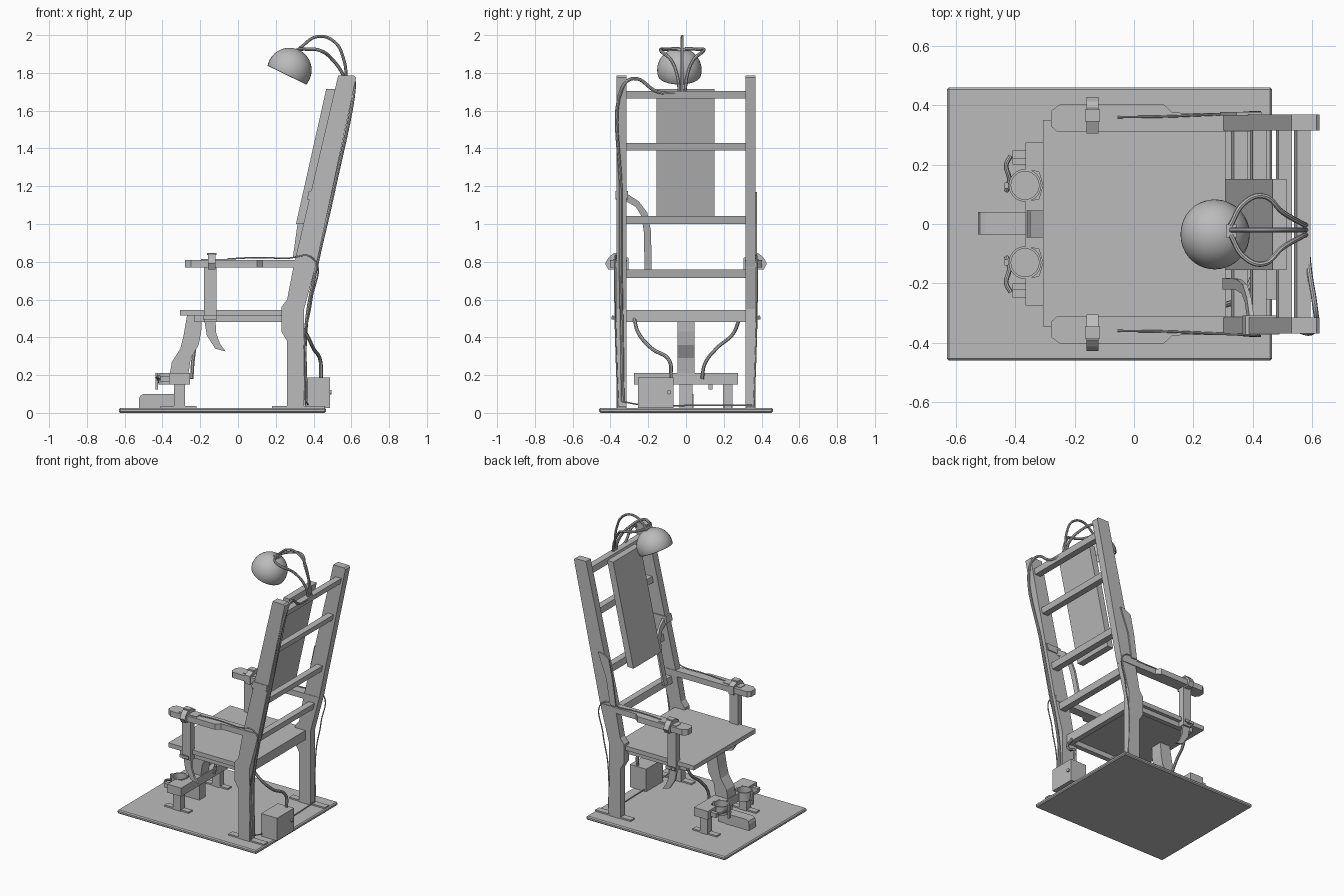
import bpy, bmesh, math
from mathutils import Vector, Matrix

cube = bpy.data.objects.get("Cube")
if cube:
    bpy.data.objects.remove(cube, do_unlink=True)

grey = bpy.data.materials.new("plain grey")
grey.use_nodes = True
grey.diffuse_color = (0.5, 0.5, 0.5, 1)
grey.node_tree.nodes["Principled BSDF"].inputs["Base Color"].default_value = (0.5, 0.5, 0.5, 1)

LEAN = 0.224          # backward lean of the back, x per z
SIDES = (("left", 1), ("right", -1))


def finish(name, mesh, smooth=False):
    ob = bpy.data.objects.new(name, mesh)
    bpy.context.collection.objects.link(ob)
    mesh.materials.clear()
    mesh.materials.append(grey)
    if smooth:
        bpy.ops.object.select_all(action='DESELECT')
        ob.select_set(True)
        bpy.context.view_layer.objects.active = ob
        bpy.ops.object.shade_smooth_by_angle(angle=math.radians(40))
    return ob


def from_bm(name, bm, smooth=False):
    bmesh.ops.recalc_face_normals(bm, faces=bm.faces)
    mesh = bpy.data.meshes.new(name)
    bm.to_mesh(mesh)
    bm.free()
    return finish(name, mesh, smooth)


def prism(name, profile, a, b, axis="y", lean=0.0, bevel=0.0):
    """Extrude an outline from a to b along an axis, then lean it about its middle height."""
    bm = bmesh.new()
    place = {"x": lambda p, t: (t, p[0], p[1]),
             "y": lambda p, t: (p[0], t, p[1]),
             "z": lambda p, t: (p[0], p[1], t)}[axis]
    lower = [bm.verts.new(place(p, a)) for p in profile]
    upper = [bm.verts.new(place(p, b)) for p in profile]
    bm.faces.new(lower)
    bm.faces.new(upper)
    for i in range(len(profile)):
        j = (i + 1) % len(profile)
        bm.faces.new((lower[i], lower[j], upper[j], upper[i]))
    heights = [v.co.z for v in bm.verts]
    middle = (min(heights) + max(heights)) / 2
    for v in bm.verts:
        v.co.x += lean * (v.co.z - middle)
    if bevel:
        bmesh.ops.bevel(bm, geom=bm.edges[:], offset=bevel, segments=1, affect='EDGES')
    return from_bm(name, bm)


def box(name, x, y, z, lean=0.0, bevel=0.0):
    y = sorted(y)
    return prism(name, [(x[0], z[0]), (x[1], z[0]), (x[1], z[1]), (x[0], z[1])],
                 y[0], y[1], lean=lean, bevel=bevel)


def cable(name, points, radius):
    """Round cable through a few points."""
    data = bpy.data.curves.new(name, 'CURVE')
    data.dimensions = '3D'
    data.bevel_depth = radius
    data.bevel_resolution = 2
    data.use_fill_caps = True
    spline = data.splines.new('BEZIER')
    spline.bezier_points.add(len(points) - 1)
    for bp, co in zip(spline.bezier_points, points):
        bp.co = co
        bp.handle_left_type = bp.handle_right_type = 'AUTO'
    spline.resolution_u = 8
    temp = bpy.data.objects.new(name + " path", data)
    mesh = bpy.data.meshes.new_from_object(temp)
    bpy.data.objects.remove(temp)
    return finish(name, mesh, True)


def ring(name, centre, outer, inner, z0, z1, count=24):
    """Open upright tube."""
    bm = bmesh.new()
    loops = []
    for r, z in ((outer, z0), (outer, z1), (inner, z1), (inner, z0)):
        loops.append([bm.verts.new((centre[0] + r * math.cos(math.tau * i / count),
                                    centre[1] + r * math.sin(math.tau * i / count), z))
                      for i in range(count)])
    for k in range(4):
        p, q = loops[k], loops[(k + 1) % 4]
        for i in range(count):
            j = (i + 1) % count
            bm.faces.new((p[i], p[j], q[j], q[i]))
    return from_bm(name, bm, True)


# Base board
box("base_board", (-0.63, 0.465), (-0.46, 0.46), (0, 0.026), bevel=0.007)

# Paired parts on both sides of the chair
post = [(0.26, 0.026), (0.35, 0.026), (0.35, 0.55), (0.42, 0.81), (0.625, 1.775),
        (0.615, 1.785), (0.53, 1.785), (0.295, 0.78), (0.26, 0.6), (0.23, 0.56),
        (0.23, 0.43), (0.26, 0.38)]
hanging = [(-0.18, 0.5), (-0.165, 0.41), (-0.12, 0.34), (-0.065, 0.325),
           (-0.095, 0.365), (-0.115, 0.42), (-0.12, 0.5)]
for side, s in SIDES:
    def span(a, b):
        return min(s * a, s * b), max(s * a, s * b)

    prism(side + "_back_post", post, *span(0.315, 0.368))
    box(side + "_post_foot", (0.18, 0.46), span(0.32, 0.365), (0.026, 0.036))
    arm = [(-0.28, 0.33), (-0.26, 0.312), (0.41, 0.312), (0.41, 0.372), (0.13, 0.375),
           (0.1, 0.403), (-0.25, 0.403), (-0.28, 0.38)]
    prism(side + "_armrest", [(x, s * y) for x, y in arm], 0.77, 0.81, axis="z")
    box(side + "_arm_support", (-0.18, -0.115), span(0.325, 0.372), (0.48, 0.77))
    box(side + "_arm_pad", (-0.195, -0.055), span(0.335, 0.387), (0.81, 0.814))
    # Wrist strap: a flat band around the arm
    band = [(0.305, 0.76), (0.412, 0.76), (0.428, 0.79), (0.412, 0.82), (0.39, 0.84),
            (0.35, 0.84), (0.305, 0.82)]
    prism(side + "_wrist_strap", [(s * y, z) for y, z in band], -0.16, -0.12, axis="x")
    box(side + "_wrist_buckle", (-0.165, -0.115), span(0.345, 0.385), (0.835, 0.847))
    prism(side + "_hanging_strap", hanging, *span(0.345, 0.36))
    box(side + "_strap_bolt", (-0.16, -0.145), span(0.37, 0.395), (0.495, 0.51))
    box(side + "_wing_nut", (-0.185, -0.115), span(0.385, 0.393), (0.495, 0.515))
    cable(side + "_arm_wire", [(-0.055, s * 0.36, 0.815), (0.1, s * 0.362, 0.822),
                               (0.25, s * 0.368, 0.818), (0.4, s * 0.375, 0.815),
                               (0.39, s * 0.376, 0.6), (0.355, s * 0.372, 0.4),
                               (0.355, s * 0.36, 0.04)], 0.004)
    # Ankle hardware
    y = s * 0.13
    ring(side + "_ankle_cuff", (-0.367, y), 0.055, 0.047, 0.15, 0.212)
    cable(side + "_cuff_handle", [(-0.43, s * 0.11, 0.16), (-0.42, s * 0.15, 0.18),
                                  (-0.43, s * 0.2, 0.19), (-0.415, s * 0.23, 0.19)], 0.008)
    box(side + "_cuff_pin", (-0.437, -0.423), (y - 0.01, y + 0.01), (0.125, 0.21))
    box(side + "_cuff_bolt", (-0.41, -0.36), span(0.22, 0.247), (0.165, 0.195))
    box(side + "_shelf_leg", (-0.34, -0.28), span(0.195, 0.245), (0.026, 0.15))
    box(side + "_shelf_foot", (-0.41, -0.22), span(0.2, 0.24), (0.026, 0.036))

# Back rungs and board
for i, (z0, z1) in enumerate(((1.665, 1.705), (1.39, 1.43), (1.0, 1.043), (0.715, 0.76))):
    x = 0.372 + LEAN * ((z0 + z1) / 2 - 0.82)
    box(f"back_rung_{i + 1}", (x - 0.022, x + 0.024), (-0.315, 0.315), (z0, z1), lean=LEAN)
box("back_board", (0.387, 0.434), (-0.155, 0.152), (1.0, 1.715), lean=LEAN)

# Seat with its frame
box("seat", (-0.307, 0.31), (-0.345, 0.35), (0.515, 0.546))
box("seat_back_apron", (0.27, 0.31), (-0.315, 0.315), (0.48, 0.546))
for side, s in SIDES:
    box(side + "_seat_apron", (-0.23, 0.26), (s * 0.29, s * 0.325), (0.48, 0.515))

# Curved shin rest, ankle shelf and footrest
shin = [(-0.27, 0.515), (-0.19, 0.515), (-0.195, 0.43), (-0.208, 0.36), (-0.25, 0.29),
        (-0.262, 0.21), (-0.36, 0.21), (-0.35, 0.27), (-0.305, 0.34), (-0.29, 0.4)]
prism("shin_rest", shin, -0.045, 0.045)
shelf = [(-0.365, -0.075), (-0.365, 0.075), (-0.32, 0.085), (-0.307, 0.13), (-0.32, 0.175),
         (-0.365, 0.185), (-0.365, 0.275), (-0.255, 0.275), (-0.255, -0.275),
         (-0.365, -0.275), (-0.365, -0.185), (-0.32, -0.175), (-0.307, -0.13), (-0.32, -0.085)]
prism("ankle_shelf", shelf, 0.15, 0.21, axis="z")
box("middle_shelf_leg", (-0.34, -0.28), (-0.035, 0.035), (0.026, 0.15))
prism("footrest", [(-0.525, 0.026), (-0.34, 0.026), (-0.34, 0.1), (-0.5, 0.1),
                   (-0.518, 0.09), (-0.525, 0.07)], -0.035, 0.04)

# Chest straps
strap = [(-0.335, 1.175), (-0.25, 1.12), (-0.205, 1.06), (-0.185, 0.96), (-0.182, 0.75),
         (-0.22, 0.75), (-0.222, 0.95), (-0.235, 1.04), (-0.265, 1.09), (-0.335, 1.13)]
prism("right_chest_strap", strap, 0.345, 0.36, axis="x", lean=LEAN)
box("chest_strap_loop", (0.37, 0.485), (-0.372, -0.308), (1.13, 1.175), lean=LEAN)
prism("left_chest_strap", [(0.4, 1.17), (0.345, 1.14), (0.315, 1.0), (0.29, 0.82),
                           (0.335, 0.82), (0.365, 1.0), (0.43, 1.17)], 0.366, 0.377)

# Tilted dome cap, hollow
bm = bmesh.new()
bmesh.ops.create_uvsphere(bm, u_segments=32, v_segments=16, radius=0.118)
bmesh.ops.bisect_plane(bm, geom=bm.verts[:] + bm.edges[:] + bm.faces[:],
                       plane_co=(0, 0, -0.03), plane_no=(0, 0, -1), clear_outer=True)
bm.transform(Matrix.Translation((0.272, -0.035, 1.815)) @ Matrix.Rotation(math.radians(26), 4, 'Y'))
dome = from_bm("dome_cap", bm, True)
shell = dome.modifiers.new("shell", 'SOLIDIFY')
shell.thickness = 0.008
box("cap_bracket", (0.31, 0.345), (-0.045, -0.002), (1.915, 1.932))

# Cap cables and the lead down the back
cable("cap_top_cable", [(0.325, -0.02, 1.93), (0.42, -0.02, 1.992), (0.51, -0.02, 1.965),
                        (0.56, -0.02, 1.87), (0.575, -0.02, 1.75), (0.58, -0.02, 1.69)], 0.008)
for side, s in SIDES:
    cable(side + "_cap_loop", [(0.325, s * 0.015 - 0.02, 1.928), (0.37, s * 0.09 - 0.02, 1.925),
                               (0.43, s * 0.115 - 0.02, 1.92), (0.5, s * 0.06 - 0.02, 1.87),
                               (0.56, s * 0.025 - 0.02, 1.78), (0.58, s * 0.015 - 0.02, 1.69)], 0.009)
cable("back_lead", [(0.58, -0.02, 1.69), (0.59, -0.15, 1.7), (0.61, -0.28, 1.77),
                    (0.615, -0.338, 1.72), (0.5, -0.345, 1.15), (0.41, -0.345, 0.75),
                    (0.36, -0.34, 0.45), (0.36, -0.335, 0.06)], 0.009)
cable("floor_wire", [(0.36, -0.335, 0.06), (0.37, -0.25, 0.045), (0.37, 0.1, 0.04),
                     (0.36, 0.35, 0.04)], 0.004)

# Supply box with its knob and cables
box("supply_box", (0.36, 0.487), (-0.255, -0.065), (0.026, 0.187))
bm = bmesh.new()
bmesh.ops.create_cone(bm, cap_ends=True, segments=12, radius1=0.012, radius2=0.012, depth=0.01,
                      matrix=Matrix.Translation((0.49, -0.09, 0.11)) @ Matrix.Rotation(math.pi / 2, 4, 'Y'))
from_bm("box_knob", bm, True)
cable("box_cable", [(0.3, -0.275, 0.5), (0.36, -0.25, 0.42), (0.4, -0.18, 0.34),
                    (0.435, -0.09, 0.28), (0.44, -0.08, 0.18)], 0.01)
cable("shelf_cable", [(-0.2, 0.28, 0.49), (-0.215, 0.25, 0.42), (-0.23, 0.16, 0.34),
                      (-0.24, 0.1, 0.26), (-0.245, 0.085, 0.18)], 0.01)
